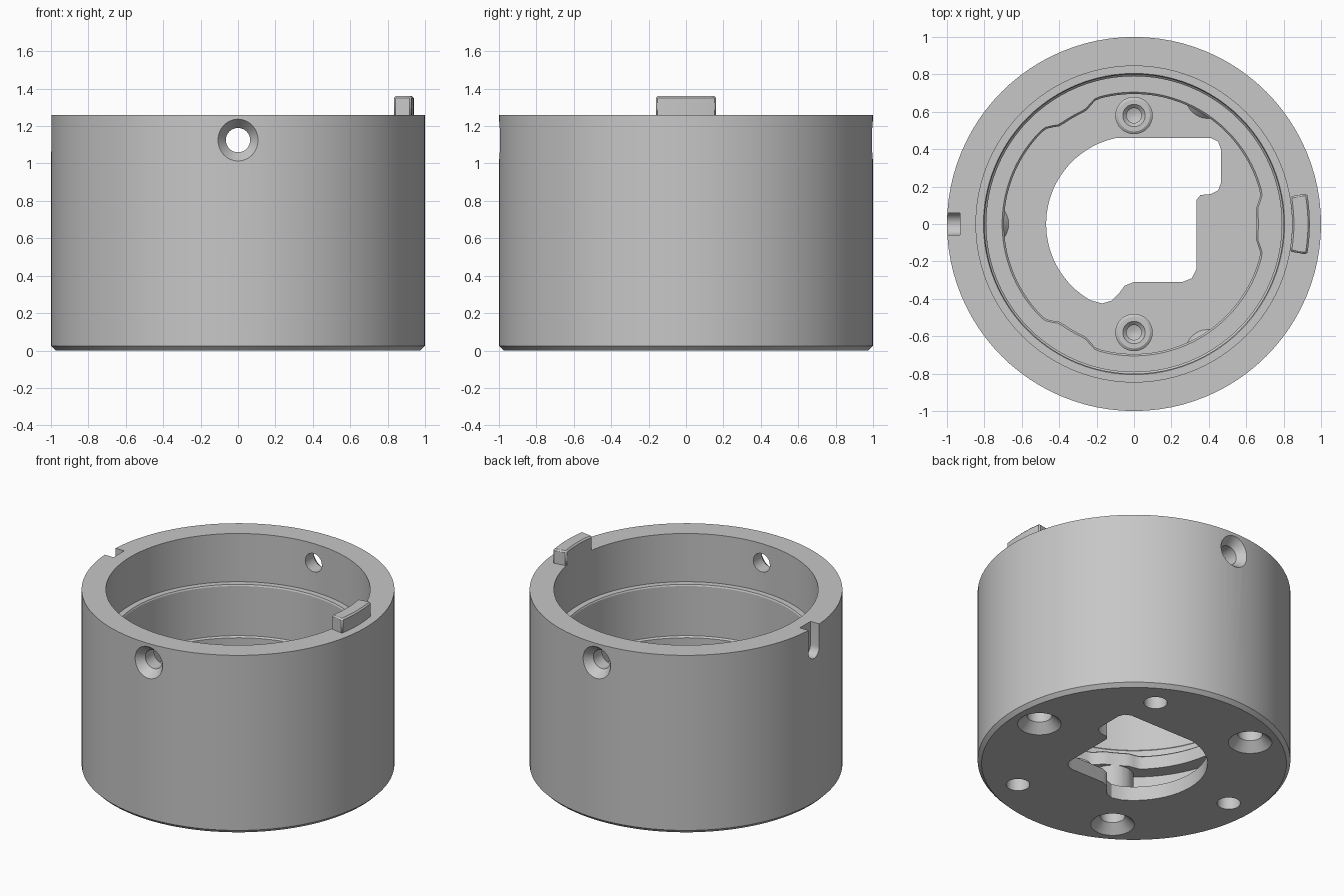
import bpy, bmesh
from math import sin, cos, pi, radians, degrees
from mathutils import Matrix

cube = bpy.data.objects.get("Cube")
if cube:
    bpy.data.objects.remove(cube, do_unlink=True)

grey = bpy.data.materials.new("machined_grey")
grey.use_nodes = True
grey.diffuse_color = (0.57, 0.57, 0.57, 1)
grey.node_tree.nodes["Principled BSDF"].inputs["Base Color"].default_value = (0.57, 0.57, 0.57, 1)


def stack(name, outlines, matrix=Matrix(), ring=False):
    """Solid skinned through equal-length loops; ring joins last to first."""
    bm = bmesh.new()
    loops = [[bm.verts.new(p) for p in loop] for loop in outlines]
    n = len(loops[0])
    pairs = list(zip(loops, loops[1:]))
    if ring:
        pairs.append((loops[-1], loops[0]))
    else:
        bm.faces.new(loops[0])
        bm.faces.new(loops[-1])
    for a, b in pairs:
        for i in range(n):
            j = (i + 1) % n
            bm.faces.new((a[i], a[j], b[j], b[i]))
    bm.transform(matrix)
    bmesh.ops.recalc_face_normals(bm, faces=bm.faces)
    mesh = bpy.data.meshes.new(name)
    bm.to_mesh(mesh)
    bm.free()
    mesh.materials.append(grey)
    ob = bpy.data.objects.new(name, mesh)
    bpy.context.collection.objects.link(ob)
    return ob


def lathe(name, profile, segments=32, matrix=Matrix(), ring=False):
    turns = [2 * pi * i / segments for i in range(segments)]
    loops = [[(r * cos(t), r * sin(t), z) for t in turns] for r, z in profile]
    return stack(name, loops, matrix, ring)


def prism(name, points, z0, z1):
    return stack(name, [[(x, y, z) for x, y in points] for z in (z0, z1)])


def combine(target, tool, operation='DIFFERENCE'):
    tool.hide_render = True
    mod = target.modifiers.new("boolean", 'BOOLEAN')
    mod.operation, mod.object, mod.solver = operation, tool, 'EXACT'
    bpy.context.view_layer.objects.active = target
    bpy.ops.object.modifier_apply(modifier=mod.name)
    bpy.data.objects.remove(tool, do_unlink=True)


def around(angle, radius):
    a = radians(angle)
    return Matrix.Translation((radius * cos(a), radius * sin(a), 0))


# Stepped housing ring with an inner lip and an undercut below it
body = lathe("housing", [
    (1, .1), (1, 1.26), (.845, 1.26), (.845, .92), (.805, .92), (.80, .91),
    (.80, .56), (.79, .55), (.79, .46), (.60, .46), (.60, .36), (.795, .36),
    (.795, .1)], 96, ring=True)

# Screw columns under the inner lip
for angle in (0, 120, 240):
    combine(body, lathe("column", [(.135, .1), (.135, .4)], 32, around(angle, .79)), 'UNION')


# Lobed pocket with a chamfered lip
def pocket_radius(t):
    d = abs((degrees(t) + 60) % 120 - 60)
    f = min(1, max(0, (14 - d) / 8))
    return .695 - .04 * f * f * (3 - 2 * f)


turns = [2 * pi * i / 144 for i in range(144)]
combine(body, stack("pocket", [
    [((pocket_radius(t) + grow) * cos(t), (pocket_radius(t) + grow) * sin(t), z) for t in turns]
    for grow, z in ((0, .05), (0, .45), (.012, .462), (.012, .7))]))

# Countersunk radial holes, front and back
for side in (1, -1):
    combine(body, lathe("radial_hole", [(.065, .7), (.065, .94), (.12, 1.01)], 32,
                        Matrix.Translation((0, 0, 1.125)) @ Matrix.Rotation(side * pi / 2, 4, 'X')))

# Round-bottomed notch in the rim on the right side
arc = [(.06 * cos(pi + pi * i / 12), 1.1 + .06 * sin(pi + pi * i / 12)) for i in range(13)]
outline = [(-.06, 1.3)] + arc + [(.06, 1.3)]
combine(body, stack("notch", [[(x, y, z) for y, z in outline] for x in (-1.05, -.93)]))

# Base plate with chamfered lower edge
plate = lathe("base_plate", [(.975, 0), (1, .025), (1, .1)], 96)

# Keyed opening: left arc, then the stepped corner
opening = [(.47 * cos(radians(a)), .47 * sin(radians(a))) for a in range(102, 246, 6)]
opening += [(-.17, -.425), (-.12, -.41), (-.08, -.37), (-.05, -.33), (0, -.31),
            (.26, -.31), (.31, -.29), (.335, -.24), (.335, .13), (.355, .155),
            (.41, .16), (.45, .18), (.465, .22), (.465, .40), (.45, .44), (.41, .46)]
combine(plate, prism("opening", opening, -.1, .2))

# Countersunk mounting holes, and plain holes ringed by conical bosses
for angle in (0, 120, 240):
    place = around(angle, .79)
    combine(plate, lathe("countersink", [(.15, -.01), (.08, .06), (.08, .2)], 32, place))
    combine(body, lathe("screw_hole", [(.08, .0), (.08, .32)], 32, place))
    place = around(angle + 60, .79)
    combine(plate, lathe("boss", [(.12, .09), (.12, .1), (.085, .14)], 32, place), 'UNION')
    combine(plate, lathe("plain_hole", [(.075, -.1), (.075, .2)], 32, place))

# Threaded posts on the plate
posts = [lathe("post", [(.1, .1), (.1, .24), (.085, .25), (.06, .25), (.04, .23),
                        (.04, .13), (.01, .12)], 32, Matrix.Translation((0, y, 0)))
         for y in (.58, -.58)]

# Curved locating key on the rim
sweep = [radians(-10 + 2 * i) for i in range(11)]
points = [(.94 * cos(t), .94 * sin(t)) for t in sweep]
points += [(.845 * cos(t), .845 * sin(t)) for t in reversed(sweep)]
key = prism("locating_key", points, 1.25, 1.36)
bevel = key.modifiers.new("edge_chamfer", 'BEVEL')
bevel.width, bevel.segments, bevel.limit_method = .01, 1, 'ANGLE'
bevel.angle_limit = radians(40)

# Smooth shading with crisp edges
bpy.ops.object.select_all(action='DESELECT')
for ob in [body, plate, key] + posts:
    ob.select_set(True)
bpy.context.view_layer.objects.active = body
bpy.ops.object.shade_smooth_by_angle(angle=radians(25))
